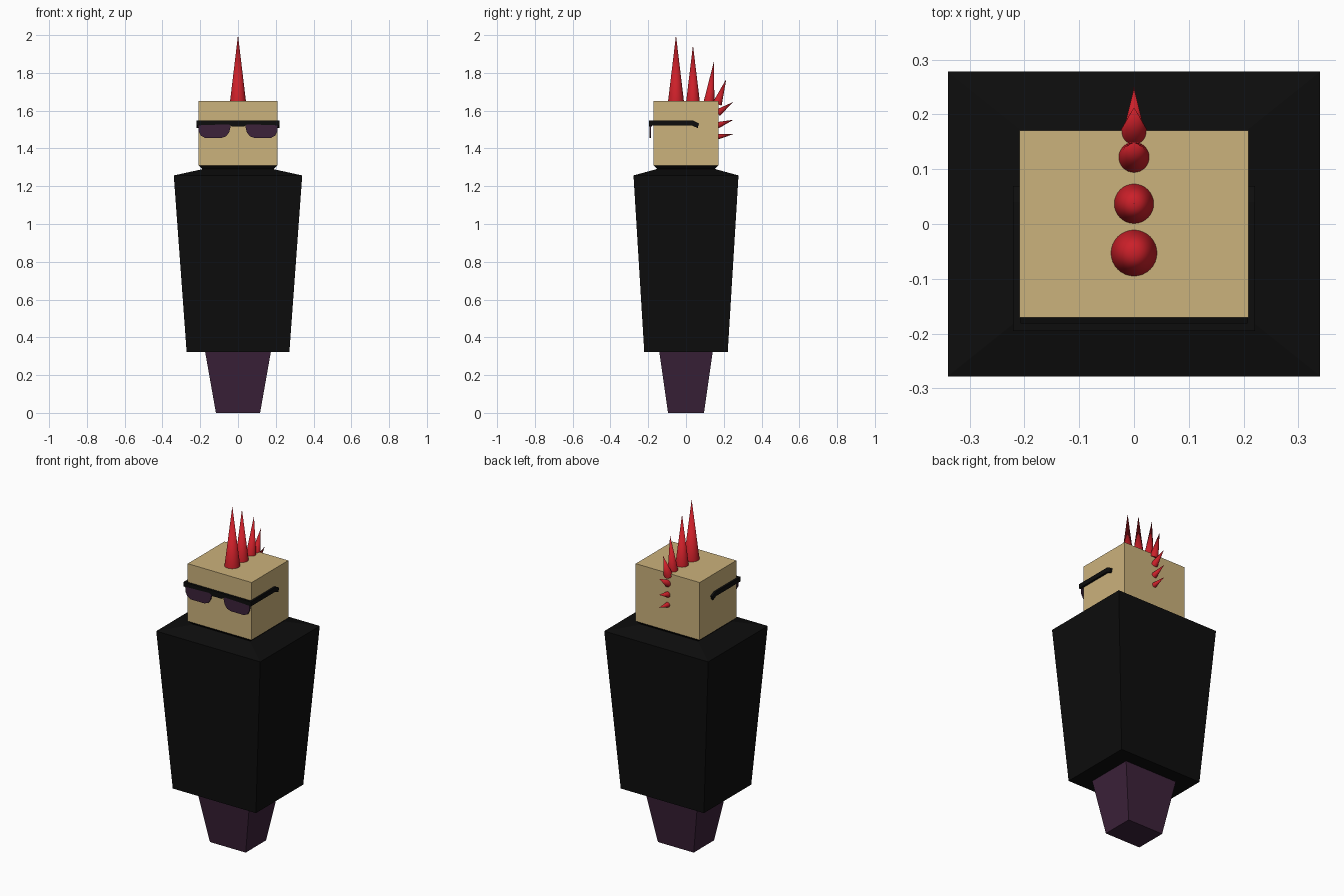
import bpy, bmesh, math
from mathutils import Vector

if "Cube" in bpy.data.objects:
    bpy.data.objects.remove(bpy.data.objects["Cube"])


def material(name, rgb):
    m = bpy.data.materials.new(name)
    m.diffuse_color = (*rgb, 1)
    m.use_nodes = True
    m.node_tree.nodes["Principled BSDF"].inputs["Base Color"].default_value = m.diffuse_color
    return m


BLACK = material("black cloth", (0.004, 0.004, 0.004))
PURPLE = material("dark purple", (0.045, 0.016, 0.042))
TAN = material("tan skin", (0.60, 0.445, 0.20))
RED = material("red hair", (0.60, 0.014, 0.022))


def finish(name, bm, mat):
    bmesh.ops.recalc_face_normals(bm, faces=bm.faces[:])
    me = bpy.data.meshes.new(name)
    bm.to_mesh(me)
    bm.free()
    me.materials.append(mat)
    ob = bpy.data.objects.new(name, me)
    bpy.context.collection.objects.link(ob)
    return ob


def loft(name, rings, mat):
    """Stack of rectangles (half x, half y, z) joined into a closed solid."""
    bm = bmesh.new()
    loops = [[bm.verts.new((sx * hx, sy * hy, z))
              for sx, sy in ((-1, -1), (1, -1), (1, 1), (-1, 1))]
             for hx, hy, z in rings]
    bm.faces.new(loops[0])
    bm.faces.new(loops[-1])
    for a, b in zip(loops, loops[1:]):
        for i in range(4):
            j = (i + 1) % 4
            bm.faces.new((a[i], a[j], b[j], b[i]))
    return finish(name, bm, mat)


def plate(name, outline, axis, start, depth, mat):
    """Extrude a 2D outline along 'x' (outline is y,z) or 'y' (outline is x,z)."""
    bm = bmesh.new()
    pts = [(start, a, b) if axis == 'x' else (a, start, b) for a, b in outline]
    face = bm.faces.new([bm.verts.new(p) for p in pts])
    new = bmesh.ops.extrude_face_region(bm, geom=[face])["geom"]
    step = Vector((depth, 0, 0)) if axis == 'x' else Vector((0, depth, 0))
    bmesh.ops.translate(bm, vec=step, verts=[v for v in new if isinstance(v, bmesh.types.BMVert)])
    return finish(name, bm, mat)


def spike(name, base, tip, radius):
    base, tip = Vector(base), Vector(tip)
    d = tip - base
    bpy.ops.mesh.primitive_cone_add(vertices=32, radius1=radius, radius2=0, depth=d.length,
                                    location=(base + tip) / 2,
                                    rotation=d.to_track_quat('Z', 'Y').to_euler())
    ob = bpy.context.object
    ob.name = name
    ob.data.materials.append(RED)
    bpy.ops.object.shade_smooth_by_angle(angle=math.radians(40))


# Body
loft("legs", [(0.117, 0.095, 0), (0.176, 0.143, 0.335)], PURPLE)
loft("coat", [(0.272, 0.221, 0.323), (0.34, 0.278, 1.257), (0.18, 0.15, 1.292)], BLACK)
loft("collar", [(0.175, 0.145, 1.28), (0.187, 0.152, 1.29), (0.208, 0.171, 1.31)], BLACK)
loft("head", [(0.209, 0.171, 1.31), (0.209, 0.171, 1.65)], TAN)

# Sunglasses: brow bar with bridge, lenses and hooked arms
plate("glasses_frame", [(-0.22, 1.547), (0.22, 1.547), (0.218, 1.522), (0.05, 1.528),
                        (0.03, 1.515), (-0.03, 1.515), (-0.05, 1.528), (-0.218, 1.522)],
      'y', -0.195, 0.014, BLACK)
for s, side in ((-1, "left"), (1, "right")):
    lens = [(0.212, 1.53), (0.208, 1.49), (0.196, 1.467), (0.175, 1.456), (0.085, 1.456),
            (0.062, 1.465), (0.047, 1.485), (0.036, 1.53)]
    plate("lens_" + side, [(s * x, z) for x, z in lens], 'y', -0.192, 0.008, PURPLE)
    plate("glasses_arm_" + side,
          [(-0.195, 1.547), (0.04, 1.547), (0.069, 1.532), (0.062, 1.508),
           (0.032, 1.521), (-0.195, 1.521)], 'x', s * 0.207, s * 0.014, BLACK)

# Mohawk: base (y, z), tip (y, z), radius
for i, (y0, z0, y1, z1, r) in enumerate((
        (-0.053, 1.65, -0.053, 2.00, 0.042),
        (0.037, 1.65, 0.037, 1.947, 0.036),
        (0.122, 1.648, 0.149, 1.865, 0.028),
        (0.165, 1.635, 0.213, 1.767, 0.025),
        (0.168, 1.588, 0.248, 1.645, 0.020),
        (0.168, 1.523, 0.252, 1.552, 0.017),
        (0.168, 1.463, 0.252, 1.476, 0.015))):
    spike(f"hair_spike_{i + 1}", (0, y0, z0), (0, y1, z1), r)
